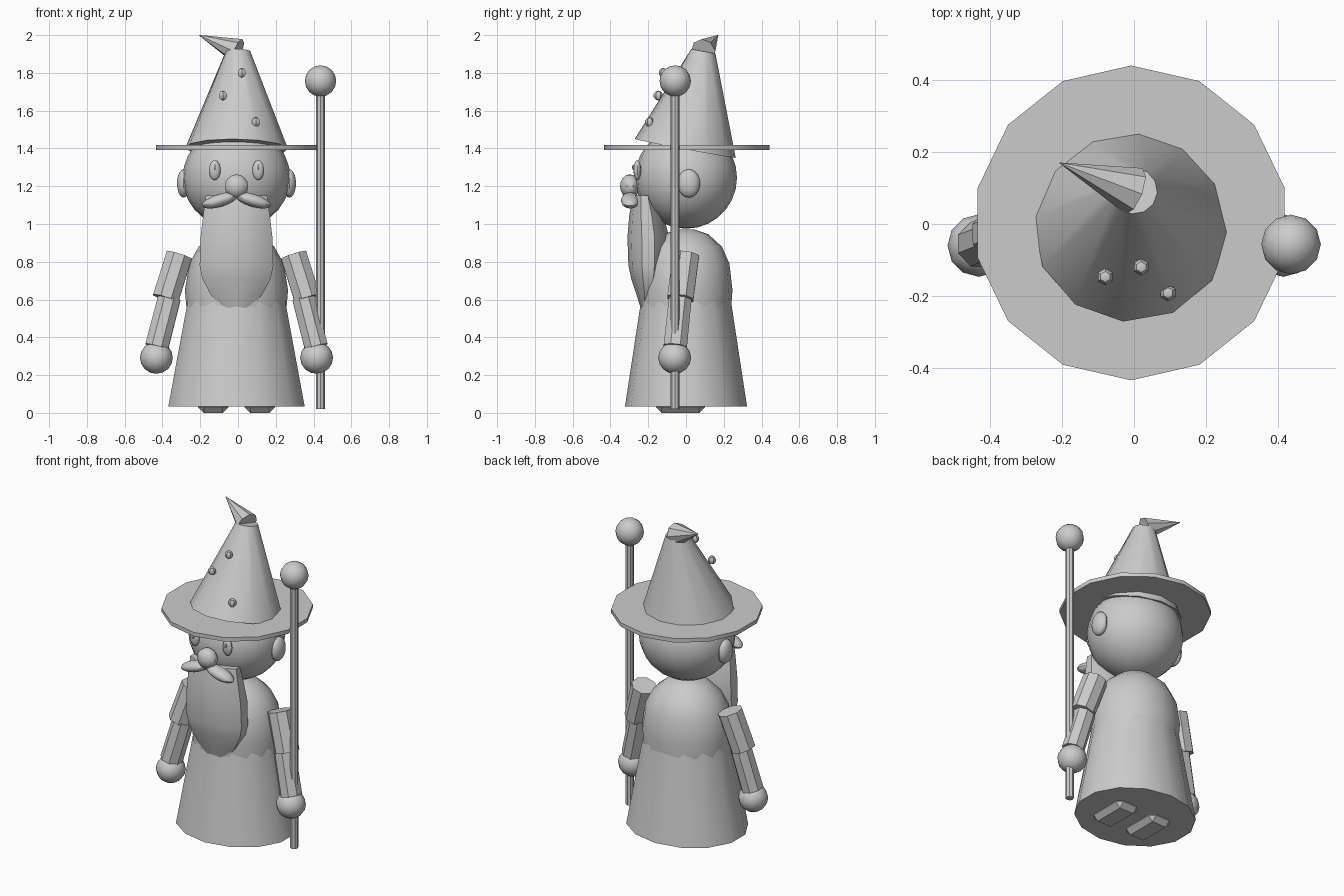
import bpy, bmesh, math
from mathutils import Vector, Matrix

cube = bpy.data.objects.get("Cube")
if cube:
    bpy.data.objects.remove(cube, do_unlink=True)

GREY = (0.6, 0.6, 0.6, 1)
mat = bpy.data.materials.new("plain grey")
mat.use_nodes = True
mat.diffuse_color = GREY
mat.node_tree.nodes["Principled BSDF"].inputs["Base Color"].default_value = GREY

MID = -0.008  # the body sits a little off the centre line


def finish(name, bm, smooth=36):
    bmesh.ops.recalc_face_normals(bm, faces=bm.faces)
    mesh = bpy.data.meshes.new(name)
    bm.to_mesh(mesh)
    bm.free()
    mesh.materials.append(mat)
    obj = bpy.data.objects.new(name, mesh)
    bpy.context.collection.objects.link(obj)
    if smooth:
        bpy.ops.object.select_all(action='DESELECT')
        obj.select_set(True)
        bpy.context.view_layer.objects.active = obj
        bpy.ops.object.shade_smooth_by_angle(angle=math.radians(smooth))
    return obj


def ball(name, loc, size, segs=16, rings=10, tilt=0):
    bm = bmesh.new()
    bmesh.ops.create_uvsphere(bm, u_segments=segs, v_segments=rings, radius=1)
    m = Matrix.Translation(loc) @ Matrix.Rotation(tilt, 4, 'Y') @ Matrix.Diagonal((*size, 1))
    bm.transform(m)
    return finish(name, bm)


def rod(name, a, b, r1, r2, sides, smooth=36):
    """Tapered cylinder between two points."""
    a, b = Vector(a), Vector(b)
    bm = bmesh.new()
    bmesh.ops.create_cone(bm, cap_ends=True, segments=sides, radius1=r1, radius2=r2,
                          depth=(b - a).length)
    turn = (b - a).to_track_quat('Z', 'Y').to_matrix().to_4x4()
    bm.transform(Matrix.Translation((a + b) / 2) @ turn)
    return finish(name, bm, smooth)


def loft(name, rings, sides, smooth=36):
    """Stack of elliptical rings: (z, x radius, y radius, y centre)."""
    bm = bmesh.new()
    loops = []
    for z, rx, ry, cy in rings:
        angles = [math.tau * (i + 0.25 * sides) / sides for i in range(sides)]
        loops.append([bm.verts.new((MID + rx * math.cos(t), cy + ry * math.sin(t), z))
                      for t in angles])
    for low, high in zip(loops, loops[1:]):
        for i in range(sides):
            j = (i + 1) % sides
            bm.faces.new((low[i], low[j], high[j], high[i]))
    bm.faces.new(loops[0])
    bm.faces.new(loops[-1])
    return finish(name, bm, smooth)


# Robe skirt and rounded torso
loft("robe", [(0.035, 0.37, 0.323, 0), (0.75, 0.235, 0.214, 0)], 14)
loft("torso", [(0.5, 0.26, 0.235, 0), (0.65, 0.273, 0.246, 0), (0.79, 0.25, 0.23, 0),
               (0.88, 0.2, 0.19, 0), (0.945, 0.125, 0.12, 0), (0.972, 0.04, 0.04, 0)], 16)

# Head and beard
ball("head", (MID, 0, 1.245), (0.285, 0.27, 0.27), 20, 14)
loft("beard", [(0.555, 0.08, 0.03, -0.21), (0.62, 0.14, 0.06, -0.2),
               (0.71, 0.19, 0.09, -0.2), (0.78, 0.205, 0.105, -0.2),
               (0.93, 0.2, 0.11, -0.2), (1.05, 0.185, 0.09, -0.21),
               (1.15, 0.17, 0.06, -0.22)], 10, 40)
ball("nose", (MID, -0.297, 1.2), (0.065, 0.052, 0.063), 10, 8)

# Paired face parts, arms and shoes
for side, label in ((1, "left"), (-1, "right")):
    def at(x, y, z):
        return (MID + side * x, y, z)

    ball(label + "_ear", at(0.28, 0.015, 1.215), (0.036, 0.06, 0.075), 14, 10)
    ball(label + "_eye", at(0.115, -0.258, 1.285), (0.031, 0.02, 0.053), 12, 8)
    ball(label + "_pupil", at(0.115, -0.277, 1.3), (0.009, 0.009, 0.014), 6, 5)
    ball(label + "_moustache", at(0.088, -0.295, 1.125), (0.098, 0.05, 0.034), 12, 8,
         side * math.radians(17))
    rod(label + "_upper_arm", at(0.303, 0, 0.835), at(0.375, -0.03, 0.605), 0.075, 0.075, 8, 0)
    rod(label + "_forearm", at(0.355, -0.03, 0.61), at(0.422, -0.057, 0.35), 0.065, 0.067, 8, 0)
    ball(label + "_hand", at(0.424, -0.06, 0.292), (0.087, 0.087, 0.085), 12, 8)

    bm = bmesh.new()
    bmesh.ops.create_cube(bm, size=1)
    bm.transform(Matrix.Translation(at(0.123, -0.03, 0.06)) @ Matrix.Diagonal((0.16, 0.26, 0.12, 1)))
    bmesh.ops.bevel(bm, geom=bm.edges[:], offset=0.03, segments=1, affect='EDGES')
    finish(label + "_shoe", bm, 0)

# Hat: flat brim, leaning cone, bent tip and studs
loft("hat_brim", [(1.392, 0.438, 0.438, 0.003), (1.417, 0.438, 0.438, 0.003)], 14)
hat_top = (0, 0.092, 1.915)
rod("hat_cone", (MID, -0.004, 1.4), hat_top, 0.273, 0.065, 12)
rod("hat_tip", hat_top, (-0.207, 0.17, 2.0), 0.068, 0.001, 8, 0)
for n, spot in enumerate([(0.02, -0.12, 1.8), (-0.08, -0.147, 1.68), (0.095, -0.192, 1.54)]):
    ball("hat_stud_%d" % (n + 1), spot, (0.025, 0.025, 0.026), 6, 5)

# Staff with a round knob
rod("staff", (0.437, -0.058, 0.02), (0.437, -0.058, 1.75), 0.024, 0.024, 8)
ball("staff_knob", (0.437, -0.057, 1.757), (0.083, 0.083, 0.083), 12, 8)
